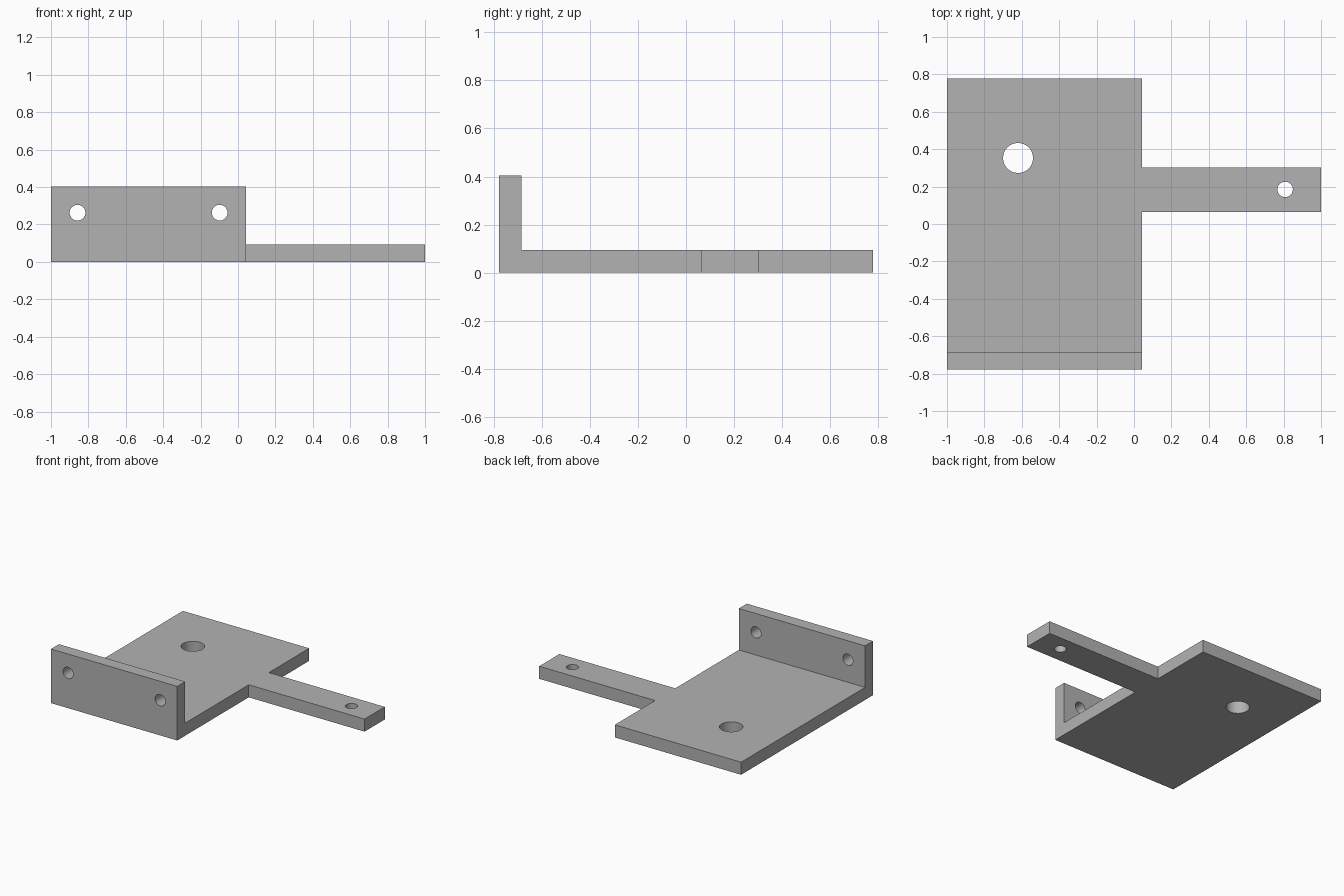
import bpy, bmesh, math
from mathutils import Vector

cube = bpy.data.objects.get("Cube")
if cube:
    bpy.data.objects.remove(cube, do_unlink=True)

metal = bpy.data.materials.new("plain grey")
metal.use_nodes = True
grey = (0.45, 0.45, 0.45, 1)
metal.diffuse_color = grey
metal.node_tree.nodes["Principled BSDF"].inputs["Base Color"].default_value = grey

LEFT, RIGHT, DEPTH = -1.0, 0.043, 0.778
THICK, HEIGHT = 0.094, 0.404


def prism(name, outline, direction):
    """Extrude a closed outline along a direction."""
    bm = bmesh.new()
    face = bm.faces.new([bm.verts.new(p) for p in outline])
    new = bmesh.ops.extrude_face_region(bm, geom=[face])["geom"]
    bmesh.ops.translate(bm, vec=Vector(direction),
                        verts=[v for v in new if isinstance(v, bmesh.types.BMVert)])
    bmesh.ops.recalc_face_normals(bm, faces=bm.faces)
    mesh = bpy.data.meshes.new(name)
    bm.to_mesh(mesh)
    bm.free()
    obj = bpy.data.objects.new(name, mesh)
    bpy.context.collection.objects.link(obj)
    mesh.materials.append(metal)
    return obj


def combine(target, tool, operation):
    """Apply a boolean and discard the tool."""
    bpy.context.view_layer.objects.active = target
    mod = target.modifiers.new("combine", "BOOLEAN")
    mod.operation, mod.solver, mod.object = operation, "EXACT", tool
    bpy.ops.object.modifier_apply(modifier=mod.name)
    bpy.data.objects.remove(tool, do_unlink=True)


def drill(target, centre, radius, along_y=False):
    """Cut a round hole vertically or front to back."""
    bpy.ops.mesh.primitive_cylinder_add(
        vertices=48, radius=radius, depth=0.3, location=centre,
        rotation=(math.pi / 2 if along_y else 0, 0, 0))
    cutter = bpy.context.object
    cutter.name = "hole_cutter"
    cutter.hide_render = True
    cutter.data.materials.append(metal)
    combine(target, cutter, "DIFFERENCE")


# Base plate with upright front flange, as one L profile
inner = -DEPTH + 0.094
profile = [(-DEPTH, 0), (DEPTH, 0), (DEPTH, THICK), (inner, THICK),
           (inner, HEIGHT), (-DEPTH, HEIGHT)]
bracket = prism("bracket", [(LEFT, y, z) for y, z in profile], (RIGHT - LEFT, 0, 0))

# Side arm, merged into the plate
arm_section = [(0.065, 0), (0.303, 0), (0.303, THICK), (0.065, THICK)]
arm = prism("side_arm", [(RIGHT - 0.1, y, z) for y, z in arm_section],
            (1.1 - RIGHT, 0, 0))
combine(bracket, arm, "UNION")

# Plate hole, arm hole and the two flange holes
drill(bracket, (-0.62, 0.353, THICK / 2), 0.08)
drill(bracket, (0.808, 0.185, THICK / 2), 0.041)
for x in (-0.858, -0.098):
    drill(bracket, (x, -DEPTH + 0.047, 0.263), 0.042, along_y=True)

# Smooth hole walls, crisp plate edges
bpy.ops.object.select_all(action="DESELECT")
bracket.select_set(True)
bpy.context.view_layer.objects.active = bracket
bpy.ops.object.shade_smooth_by_angle(angle=math.radians(30))
